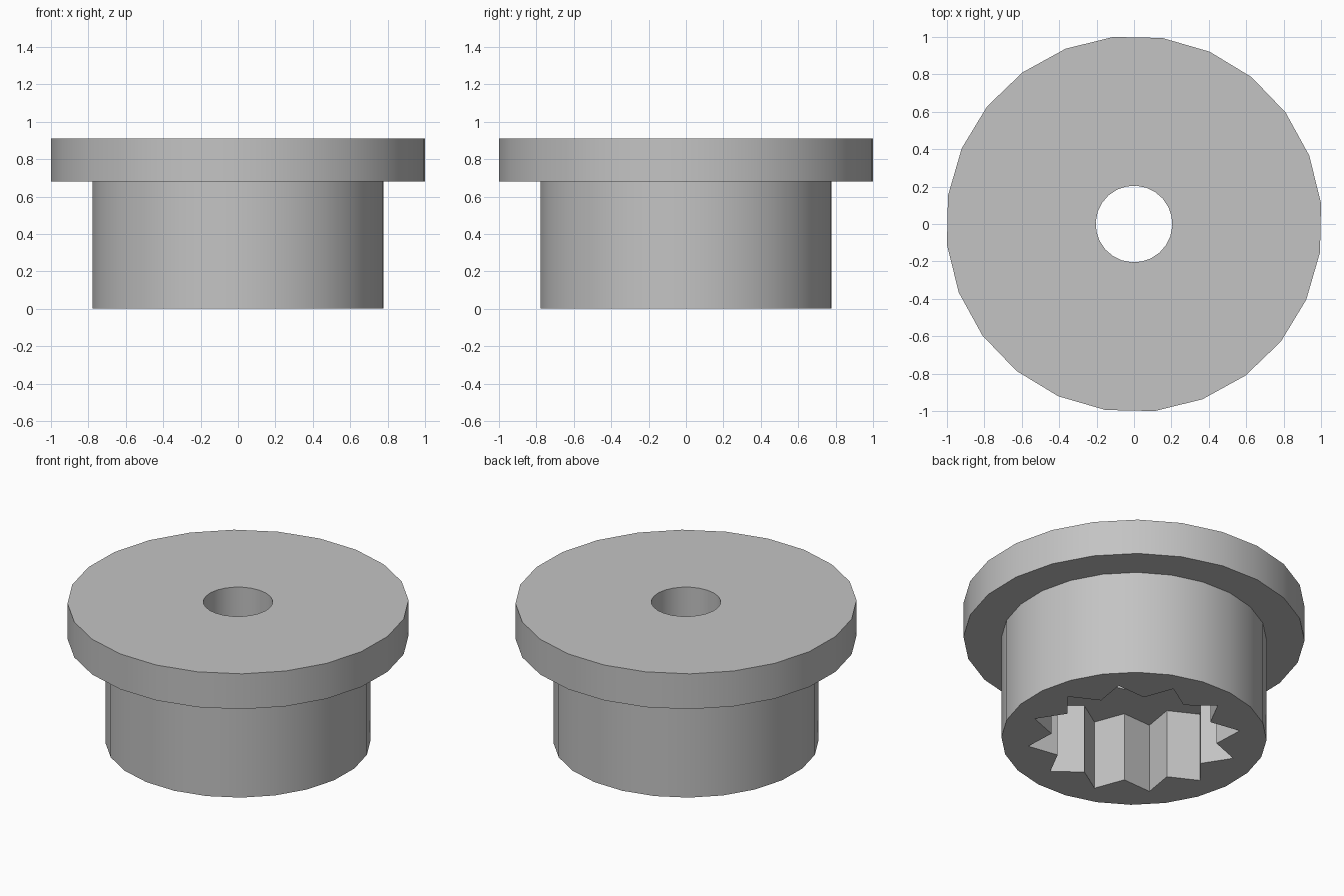
import bpy
import bmesh
from math import cos, sin, radians, tau

cube = bpy.data.objects.get("Cube")
if cube:
    bpy.data.objects.remove(cube, do_unlink=True)

SIDES = 24
BODY_TURN = radians(6.3)     # rotation of the outer facets
SPLINE_TURN = radians(11.7)  # rotation of the splined socket

# One flat grey for the whole part
grey = bpy.data.materials.new("grey_metal")
grey.use_nodes = True
colour = (0.55, 0.55, 0.55, 1)
grey.diffuse_color = colour
grey.node_tree.nodes["Principled BSDF"].inputs["Base Color"].default_value = colour


def ring(bm, z, radius, turn, valley=None):
    """Ring of points; with a valley radius it becomes a twelve-pointed star."""
    points = []
    for i in range(SIDES):
        r = valley if valley and i % 2 else radius
        a = turn + tau * i / SIDES
        points.append(bm.verts.new((r * cos(a), r * sin(a), z)))
    return points


bm = bmesh.new()
rings = [
    # flange
    ring(bm, 0.91, 0.205, SPLINE_TURN),
    ring(bm, 0.91, 1.006, BODY_TURN),
    ring(bm, 0.68, 1.006, BODY_TURN),
    # barrel
    ring(bm, 0.68, 0.782, BODY_TURN),
    ring(bm, 0.0, 0.782, BODY_TURN),
    # splined socket, open at the bottom
    ring(bm, 0.0, 0.63, SPLINE_TURN, 0.49),
    ring(bm, 0.45, 0.63, SPLINE_TURN, 0.49),
    # bore from the socket up to the top
    ring(bm, 0.45, 0.205, SPLINE_TURN),
]

# Skin each ring to the next, closing back on the first
for a, b in zip(rings, rings[1:] + rings[:1]):
    for i in range(SIDES):
        j = (i + 1) % SIDES
        bm.faces.new((a[i], b[i], b[j], a[j]))
bmesh.ops.recalc_face_normals(bm, faces=bm.faces)

mesh = bpy.data.meshes.new("flanged_bushing")
bm.to_mesh(mesh)
bm.free()
mesh.materials.append(grey)
bushing = bpy.data.objects.new("flanged_bushing", mesh)
bpy.context.collection.objects.link(bushing)

# Smooth round walls, crisp rims and spline teeth
bpy.ops.object.select_all(action="DESELECT")
bushing.select_set(True)
bpy.context.view_layer.objects.active = bushing
bpy.ops.object.shade_smooth_by_angle(angle=radians(30))
